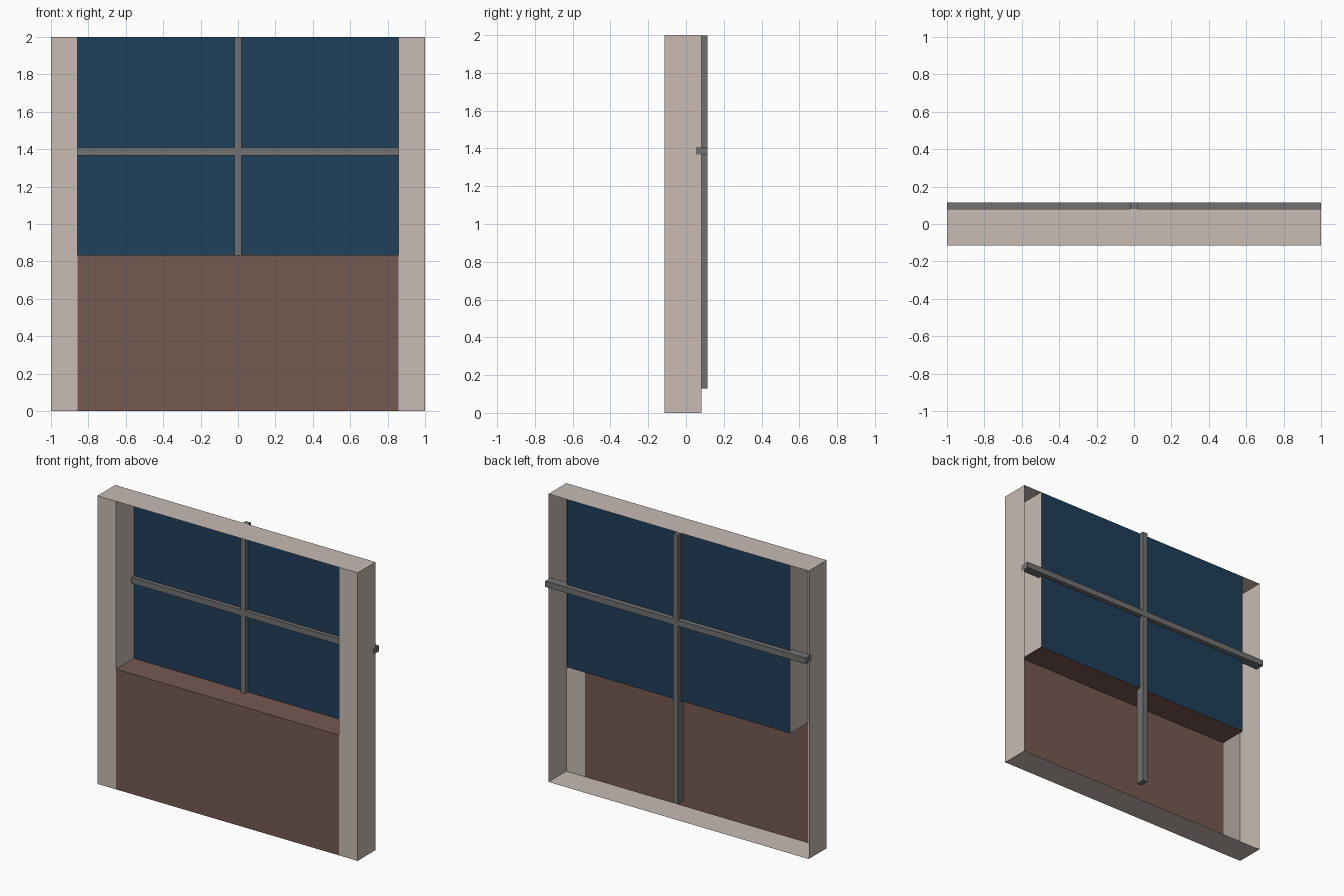
import bpy
import bmesh
from mathutils import Vector

cube = bpy.data.objects.get("Cube")
if cube:
    bpy.data.objects.remove(cube, do_unlink=True)


def material(name, rgb):
    mat = bpy.data.materials.new(name)
    mat.use_nodes = True
    mat.diffuse_color = (*rgb, 1)
    mat.node_tree.nodes["Principled BSDF"].inputs["Base Color"].default_value = (*rgb, 1)
    return mat


plaster = material("pale plaster", (0.578, 0.497, 0.456))
brown = material("brown panel", (0.178, 0.1, 0.086))
glass = material("dark blue glass", (0.014, 0.05, 0.1))
metal = material("grey metal", (0.165, 0.165, 0.165))

# Main dimensions
HALF, OPEN, HEIGHT, SILL = 1.0, 0.857, 2.0, 0.835
FRONT, BACK = -0.115, 0.081


def add_object(name, bm, mat):
    mesh = bpy.data.meshes.new(name)
    bm.to_mesh(mesh)
    bm.free()
    mesh.materials.append(mat)
    obj = bpy.data.objects.new(name, mesh)
    bpy.context.collection.objects.link(obj)
    return obj


def box(name, low, high, mat, keep=None):
    """Box between two corners; keep lists the outward directions of the faces to retain."""
    low, high = Vector(low), Vector(high)
    bm = bmesh.new()
    bmesh.ops.create_cube(bm, size=1)
    if keep:
        bm.normal_update()
        drop = [f for f in bm.faces if not any(f.normal.dot(Vector(k)) > 0.9 for k in keep)]
        bmesh.ops.delete(bm, geom=drop, context='FACES')
    bmesh.ops.scale(bm, vec=high - low, verts=bm.verts)
    bmesh.ops.translate(bm, vec=(low + high) / 2, verts=bm.verts)
    return add_object(name, bm, mat)


LEFT, RIGHT, FORWARD = (1, 0, 0), (-1, 0, 0), (0, -1, 0)
BACKWARD, UP, DOWN = (0, 1, 0), (0, 0, 1), (0, 0, -1)

# Outer shell, open at the back
box("outer_shell", (-HALF, FRONT, 0), (HALF, BACK, HEIGHT), plaster, [LEFT, RIGHT, UP, DOWN])

# Front columns and the jambs of the window recess
for side, name in ((1, "left"), (-1, "right")):
    edges = sorted((side * OPEN, side * HALF))
    inward = RIGHT if side > 0 else LEFT
    box(name + "_column", (edges[0], FRONT, 0), (edges[1], BACK, HEIGHT), plaster, [FORWARD])
    box(name + "_jamb", (edges[0], FRONT, SILL), (edges[1], BACK, HEIGHT), plaster, [inward])

# Lower panel with its sill, and the pane
box("panel_and_sill", (-OPEN, FRONT, 0), (OPEN, BACK, SILL), brown, [FORWARD, UP])
box("window_pane", (-OPEN, FRONT, SILL), (OPEN, BACK, HEIGHT), glass, [BACKWARD])

# Crossed bars running through the pane
box("vertical_bar", (-0.019, 0.053, 0.13), (0.019, 0.114, HEIGHT - 0.001), metal)
box("horizontal_bar", (-1.001, 0.053, 1.367), (1.001, 0.115, 1.408), metal)
